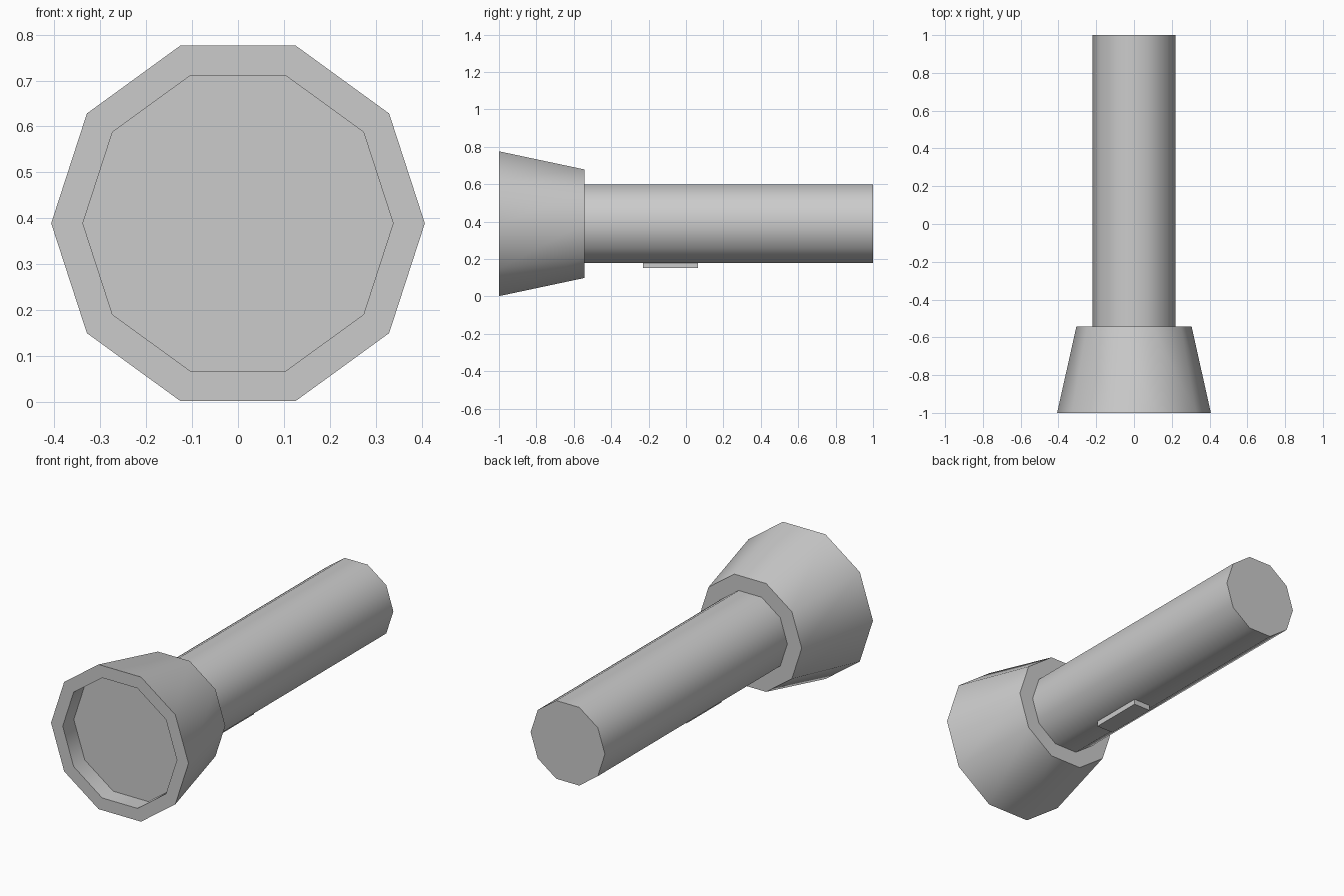
import bpy, bmesh
from math import cos, sin, tau, radians

if "Cube" in bpy.data.objects:
    bpy.data.objects.remove(bpy.data.objects["Cube"])

SIDES = 10
AXIS_Z = 0.389


def finish(name, bm):
    bmesh.ops.recalc_face_normals(bm, faces=bm.faces[:])
    mesh = bpy.data.meshes.new(name)
    bm.to_mesh(mesh)
    bm.free()
    obj = bpy.data.objects.new(name, mesh)
    bpy.context.collection.objects.link(obj)
    return obj


def lathe(name, profile):
    """Ten-sided solid around the y axis from (radius, y) pairs, capped at both ends."""
    bm = bmesh.new()
    rings = [[bm.verts.new((r * cos(tau * i / SIDES), y, AXIS_Z + r * sin(tau * i / SIDES)))
              for i in range(SIDES)] for r, y in profile]
    for a, b in zip(rings, rings[1:]):
        for i in range(SIDES):
            j = (i + 1) % SIDES
            bm.faces.new((a[i], a[j], b[j], b[i]))
    bm.faces.new(rings[0])
    bm.faces.new(rings[-1])
    obj = finish(name, bm)
    # Smooth the 36 degree side edges, keep rims and caps sharp
    bpy.ops.object.select_all(action='DESELECT')
    obj.select_set(True)
    bpy.context.view_layer.objects.active = obj
    bpy.ops.object.shade_smooth_by_angle(angle=radians(40))
    return obj


# Flared head: recessed lens floor, rim, tapered shell and back collar
lathe("head", [(0.338, -0.906), (0.338, -1.0), (0.407, -1.0), (0.305, -0.543)])

# Handle tube, slightly embedded in the head
lathe("handle", [(0.22, -0.56), (0.22, 1.0)])

# Switch on the underside, slightly embedded in the handle
bm = bmesh.new()
bmesh.ops.create_cube(bm, size=1.0)
bmesh.ops.scale(bm, vec=(0.10, 0.295, 0.035), verts=bm.verts)
bmesh.ops.translate(bm, vec=(0, -0.083, 0.1685), verts=bm.verts)
finish("switch", bm)
